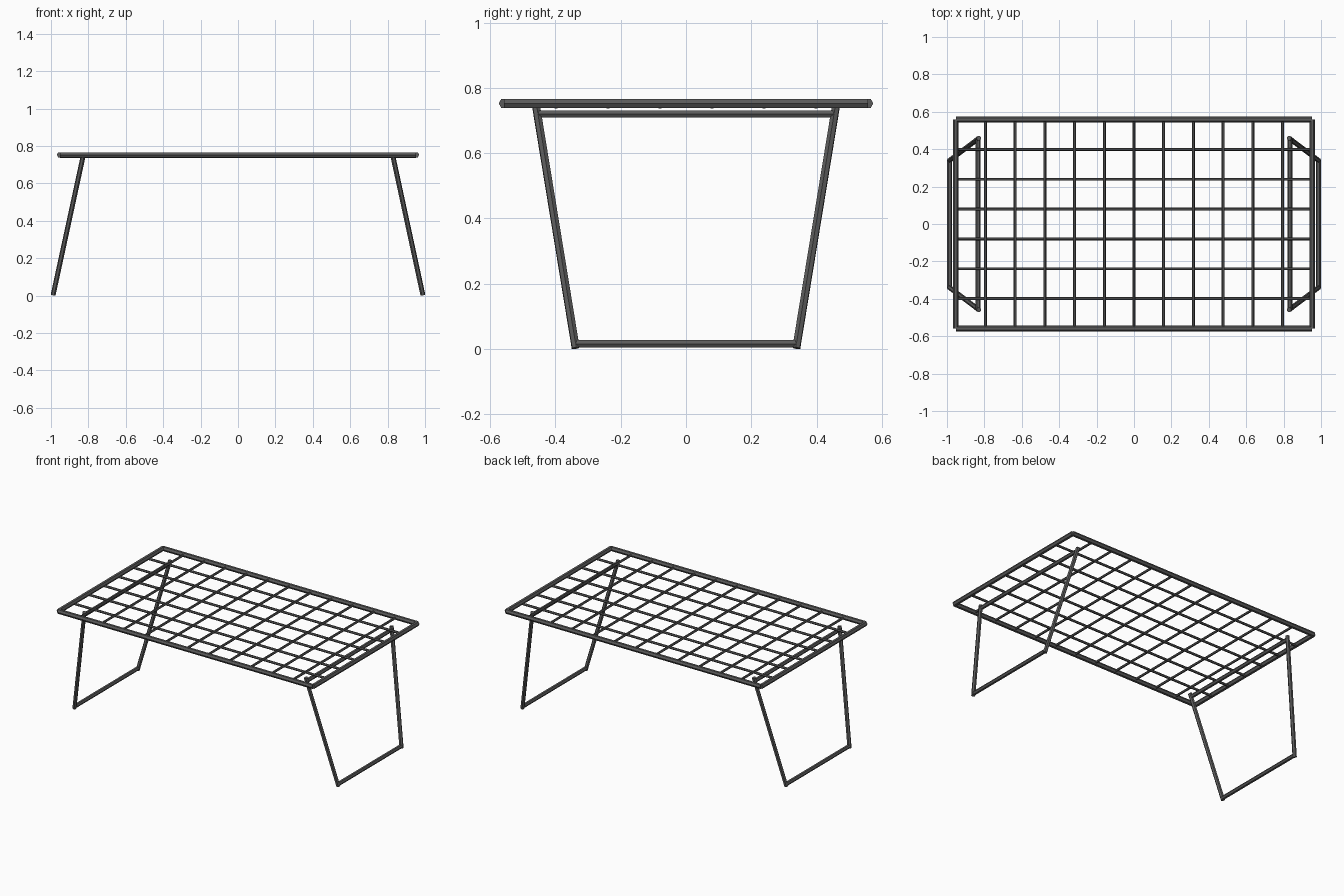
import bpy
import math
from mathutils import Vector, Matrix

if "Cube" in bpy.data.objects:
    bpy.data.objects.remove(bpy.data.objects["Cube"])

metal = bpy.data.materials.new("dark grey metal")
metal.diffuse_color = (0.105, 0.105, 0.105, 1)
metal.use_nodes = True
metal.node_tree.nodes["Principled BSDF"].inputs["Base Color"].default_value = metal.diffuse_color


def rod(name, a, b, radius, sides=6):
    """Straight hexagonal rod between two points, with edges facing sideways."""
    a, b = Vector(a), Vector(b)
    d = b - a
    bpy.ops.mesh.primitive_cylinder_add(vertices=sides, radius=radius, depth=d.length)
    ob = bpy.context.object
    ob.matrix_world = (Matrix.Translation((a + b) / 2)
                       @ d.to_track_quat('Z', 'Y').to_matrix().to_4x4()
                       @ Matrix.Rotation(math.pi / 2, 4, 'Z'))
    ob.name = name
    ob.data.materials.append(metal)
    return ob


X, Y, Z = 0.953, 0.558, 0.7525   # frame half length, half width, height
R_FRAME, R_LEG, R_WIRE = 0.0158, 0.0132, 0.0079

# outer frame
for s, side in ((-1, "front"), (1, "back")):
    rod(f"frame_{side}", (-X, s * Y, Z), (X, s * Y, Z), R_FRAME)
for s, side in ((-1, "left"), (1, "right")):
    rod(f"frame_{side}", (s * X, -Y, Z), (s * X, Y, Z), R_FRAME)

# wire grid: 12 x 7 cells
for i in range(1, 12):
    x = -X + 2 * X * i / 12
    rod(f"cross_wire_{i}", (x, -Y, Z), (x, Y, Z), R_WIRE)
for j in range(1, 7):
    y = -Y + 2 * Y * j / 7
    rod(f"long_wire_{j}", (-X, y, Z - 0.0085), (X, y, Z - 0.0085), R_WIRE)

# splayed trapezoid leg frames
TOP, FOOT = Vector((0.829, 0.459, 0.742)), Vector((0.9885, 0.338, 0.003))


def on_leg(z):
    return FOOT.lerp(TOP, (z - FOOT.z) / (TOP.z - FOOT.z))


for sx, side in ((-1, "left"), (1, "right")):
    for sy, end in ((-1, "front"), (1, "back")):
        m = Vector((sx, sy, 1))
        rod(f"{end}_{side}_leg", FOOT * m, TOP * m, R_LEG)
    for z, part in ((0.016, "foot_bar"), (0.72, "upper_bar")):
        p = on_leg(z)
        rod(f"{side}_{part}", (sx * p.x, -p.y, z), (sx * p.x, p.y, z), R_LEG)
